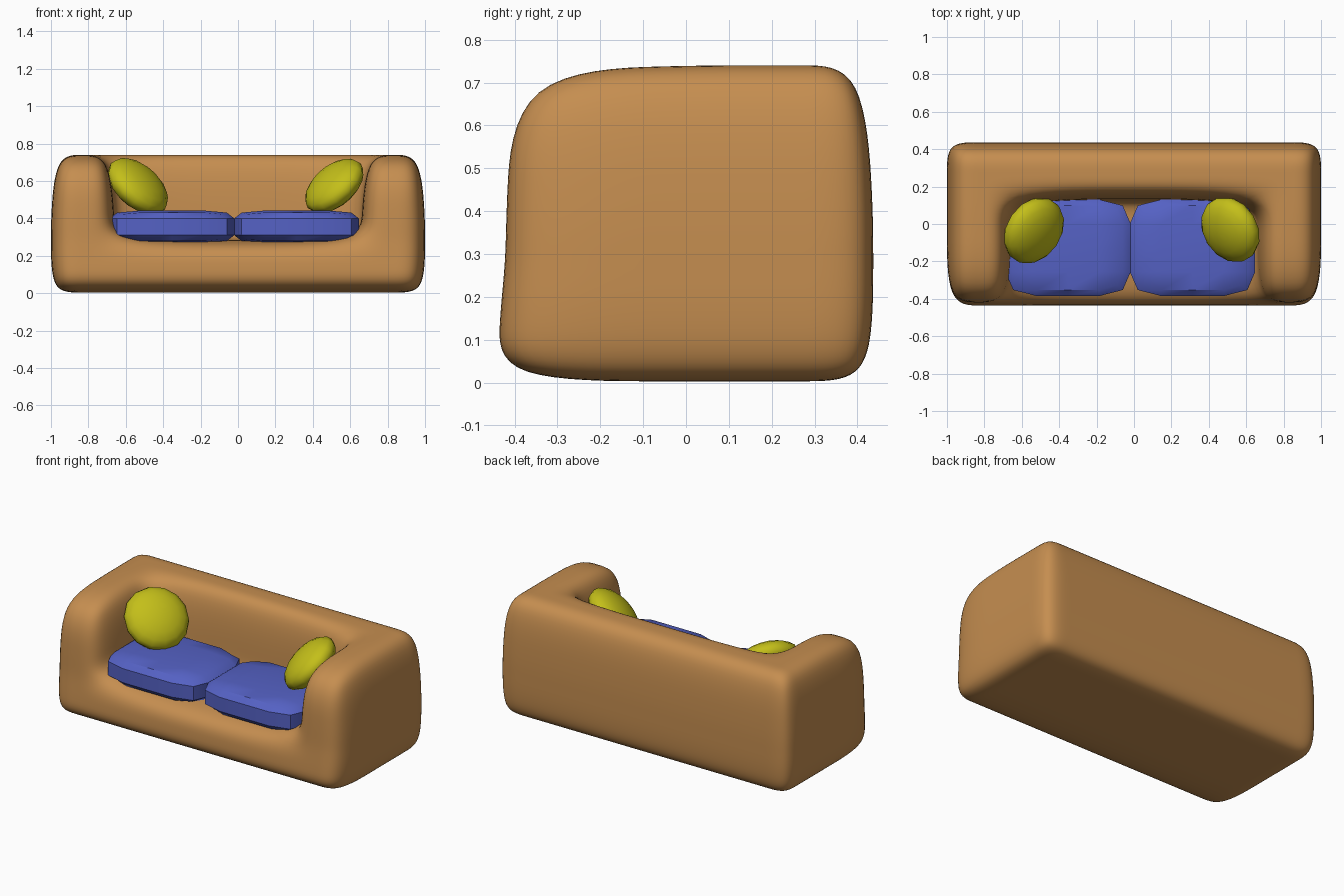
import bpy, bmesh
from math import radians
from mathutils import Vector, Matrix

if "Cube" in bpy.data.objects:
    bpy.data.objects.remove(bpy.data.objects["Cube"])


def material(name, rgb):
    m = bpy.data.materials.new(name)
    m.diffuse_color = (*rgb, 1)
    m.use_nodes = True
    m.node_tree.nodes["Principled BSDF"].inputs["Base Color"].default_value = m.diffuse_color
    return m


BROWN = material("brown_fabric", (0.56, 0.27, 0.08))
BLUE = material("blue_fabric", (0.09, 0.12, 0.55))
YELLOW = material("yellow_fabric", (0.55, 0.52, 0.01))


def finish(bm, name, mat, levels, angle):
    bmesh.ops.recalc_face_normals(bm, faces=bm.faces)
    mesh = bpy.data.meshes.new(name)
    bm.to_mesh(mesh)
    bm.free()
    mesh.materials.append(mat)
    ob = bpy.data.objects.new(name, mesh)
    bpy.context.collection.objects.link(ob)
    bpy.ops.object.select_all(action='DESELECT')
    ob.select_set(True)
    bpy.context.view_layer.objects.active = ob
    if levels:
        sub = ob.modifiers.new("Subdivision", 'SUBSURF')
        sub.levels = sub.render_levels = levels
        sub.use_limit_surface = False
        bpy.ops.object.modifier_apply(modifier=sub.name)
    bpy.ops.object.shade_smooth_by_angle(angle=radians(angle))
    return ob


def cell_cage(xs, ys, zs, filled, shape=lambda i, j, k, p: p):
    """Outer skin of the filled cells of a box grid."""
    bm = bmesh.new()
    verts = {}

    def vert(key):
        if key not in verts:
            i, j, k = key
            verts[key] = bm.verts.new(shape(i, j, k, Vector((xs[i], ys[j], zs[k]))))
        return verts[key]

    dims = (len(xs) - 1, len(ys) - 1, len(zs) - 1)

    def solid(c):
        return all(0 <= c[a] < dims[a] for a in range(3)) and filled(*c)

    for c in [(i, j, k) for i in range(dims[0]) for j in range(dims[1]) for k in range(dims[2])]:
        if not solid(c):
            continue
        for a in range(3):
            for side in (0, 1):
                n = list(c)
                n[a] += 2 * side - 1
                if solid(n):
                    continue
                quad = []
                for u, v in ((0, 0), (1, 0), (1, 1), (0, 1)):
                    key = list(c)
                    key[a] += side
                    key[(a + 1) % 3] += u
                    key[(a + 2) % 3] += v
                    quad.append(vert(tuple(key)))
                bm.faces.new(quad)
    return bm


# Sofa body: base, arms and back as one soft shell
def body_shape(i, j, k, p):
    sx = 1 if p.x > 0 else -1
    if k in (0, 4):                       # pull in top and bottom rims
        if i in (0, 6):
            p.x = sx * 0.975
        if j == 4:
            p.y = 0.415
    if j == 0 and k >= 2:                 # arm fronts lean back
        p.y = -0.42 if k < 4 else -0.40
        p.z -= 0.015 if k == 4 else 0
    if k == 4 and i in (2, 4):
        p.x = sx * 0.69
    if k == 4 and j == 2:
        p.y = 0.15
    return p


body = cell_cage([-1, -0.83, -0.66, 0, 0.66, 0.83, 1],
                 [-0.437, -0.03, 0.13, 0.27, 0.437],
                 [0.003, 0.14, 0.285, 0.42, 0.74],
                 lambda i, j, k: k < 2 or j >= 2 or i not in (2, 3),
                 body_shape)
finish(body, "sofa_body", BROWN, 3, 60)

# Seat cushions and round throw pillows
for side, cx, pillow, normal, r in (
        ("left", -0.353, (-0.535, -0.035, 0.572), (0.60, -0.41, 0.69), 0.19),
        ("right", 0.313, (0.515, -0.03, 0.574), (-0.60, -0.37, 0.70), 0.185)):
    w, d, cy = 0.335, 0.258, -0.127
    cushion = cell_cage([cx - w, cx, cx + w], [cy - d, cy, cy + d],
                        [0.268, 0.355, 0.442], lambda i, j, k: True)
    finish(cushion, side + "_seat_cushion", BLUE, 1, 35)

    bm = bmesh.new()
    turn = Vector(normal).to_track_quat('Z', 'Y').to_matrix().to_4x4()
    bmesh.ops.create_uvsphere(bm, u_segments=14, v_segments=10, radius=1,
                              matrix=Matrix.Translation(pillow) @ turn
                              @ Matrix.Diagonal((r, r, 0.092, 1)))
    finish(bm, side + "_pillow", YELLOW, 0, 60)
